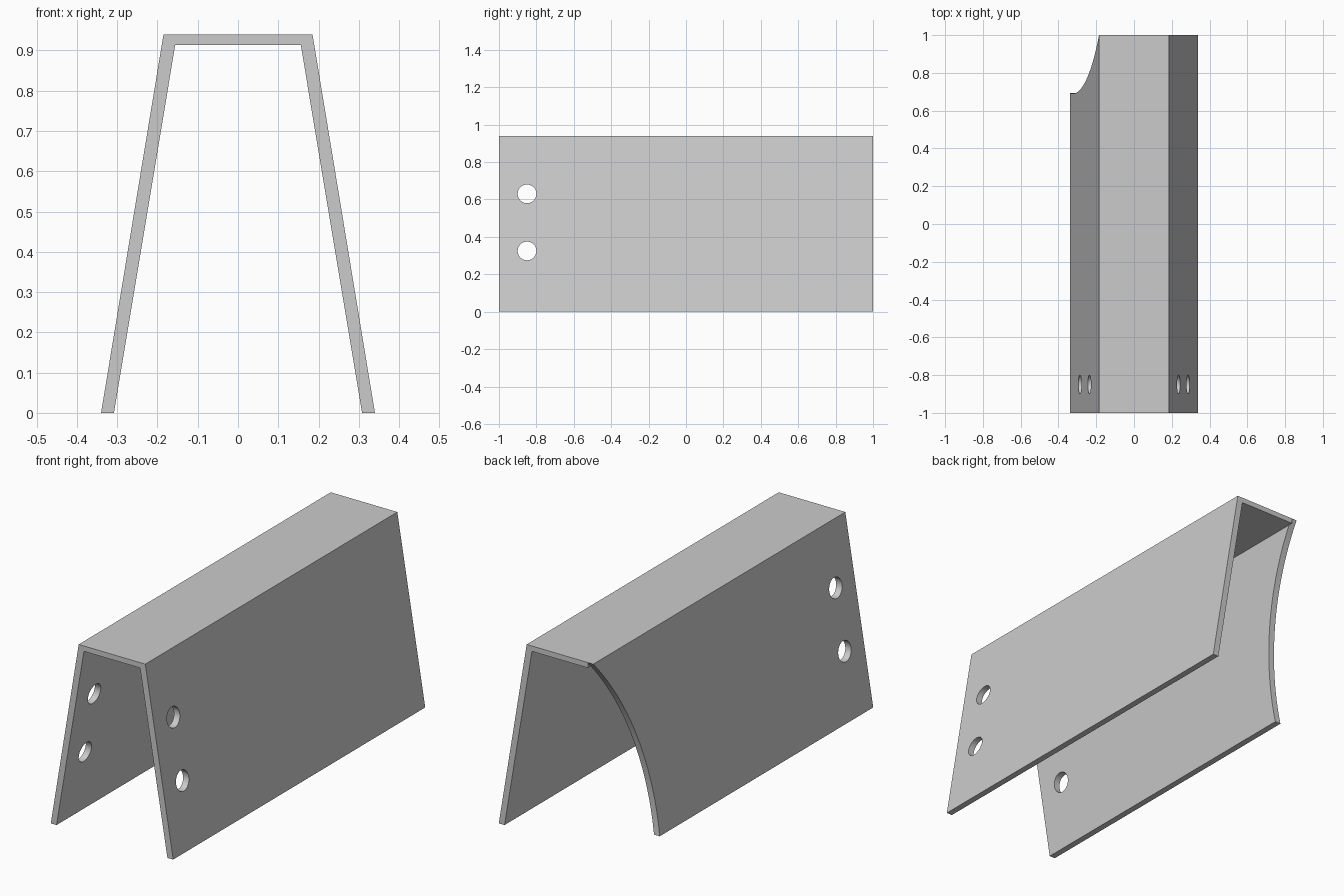
import bpy
import bmesh
import math
from mathutils import Matrix, Vector

HEIGHT = 0.94
ARC_LOW_Z, ARC_LOW_Y = 0.10, 0.69   # deepest point of the curved notch

default = bpy.data.objects.get("Cube")
if default:
    bpy.data.objects.remove(default, do_unlink=True)

grey = bpy.data.materials.new("plain grey")
grey.use_nodes = True
colour = (0.6, 0.6, 0.6, 1)
grey.diffuse_color = colour
grey.node_tree.nodes["Principled BSDF"].inputs["Base Color"].default_value = colour


def prism(name, points, offset):
    """Extrude a closed 3D outline along an offset vector."""
    bm = bmesh.new()
    face = bm.faces.new([bm.verts.new(p) for p in points])
    extruded = bmesh.ops.extrude_face_region(bm, geom=[face])["geom"]
    verts = [g for g in extruded if isinstance(g, bmesh.types.BMVert)]
    bmesh.ops.translate(bm, verts=verts, vec=offset)
    bmesh.ops.recalc_face_normals(bm, faces=bm.faces)
    return add_object(name, bm)


def add_object(name, bm):
    mesh = bpy.data.meshes.new(name)
    bm.to_mesh(mesh)
    bm.free()
    mesh.materials.append(grey)
    obj = bpy.data.objects.new(name, mesh)
    bpy.context.collection.objects.link(obj)
    return obj


def cut(target, cutter):
    """Subtract the cutter from the target, then discard the cutter."""
    cutter.hide_render = True
    mod = target.modifiers.new("cut", "BOOLEAN")
    mod.operation = "DIFFERENCE"
    mod.solver = "EXACT"
    mod.object = cutter
    bpy.context.view_layer.objects.active = target
    bpy.ops.object.modifier_apply(modifier=mod.name)
    bpy.data.objects.remove(cutter, do_unlink=True)


# Tapered channel, open underneath
half = [(0.34, 0), (0.185, HEIGHT)]
inner = [(0.156, 0.913), (0.308, 0)]
outline = half + [(-x, z) for x, z in reversed(half)]
outline += [(-x, z) for x, z in reversed(inner)] + inner
channel = prism("channel", [(x, -1, z) for x, z in outline], Vector((0, 2, 0)))

# Round bolt holes through both walls
for z in (0.63, 0.325):
    bm = bmesh.new()
    bmesh.ops.create_cone(
        bm, cap_ends=True, segments=40, radius1=0.05, radius2=0.05, depth=1,
        matrix=Matrix.Translation((0, -0.85, z)) @ Matrix.Rotation(math.pi / 2, 4, "Y"))
    cut(channel, add_object("hole_cutter", bm))

# Curved notch at the back of the right wall
rise, depth = HEIGHT - ARC_LOW_Z, 1 - ARC_LOW_Y
radius = (rise ** 2 + depth ** 2) / (2 * depth)
start, end = -0.12, math.asin(rise / radius)
arc = []
for i in range(33):
    a = start + (end - start) * i / 32
    arc.append((-0.6, ARC_LOW_Y + radius * (1 - math.cos(a)), ARC_LOW_Z + radius * math.sin(a)))
arc += [(-0.6, 1.2, HEIGHT), (-0.6, 1.2, arc[0][2])]
cut(channel, prism("notch_cutter", arc, Vector((0.445, 0, 0))))

# Smooth the hole and notch walls, keep the folds crisp
bpy.ops.object.select_all(action="DESELECT")
channel.select_set(True)
bpy.context.view_layer.objects.active = channel
bpy.ops.object.shade_smooth_by_angle(angle=math.radians(30))
